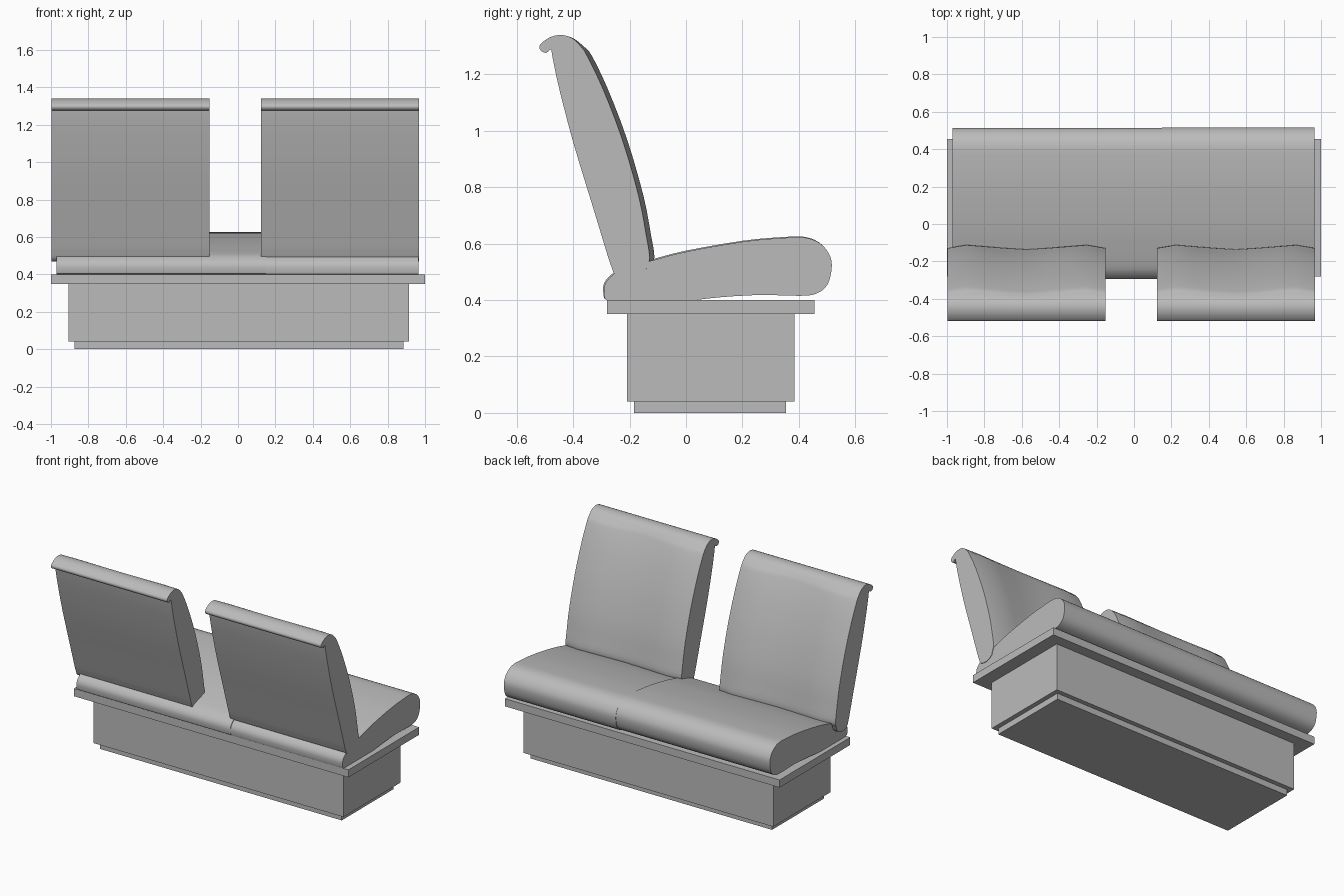
import bpy, bmesh, math
from mathutils import Vector

cube = bpy.data.objects.get("Cube")
if cube:
    bpy.data.objects.remove(cube, do_unlink=True)

grey = bpy.data.materials.new("plain_grey")
grey.use_nodes = True
grey.diffuse_color = (0.5, 0.5, 0.5, 1)
grey.node_tree.nodes["Principled BSDF"].inputs["Base Color"].default_value = (0.5, 0.5, 0.5, 1)


def finish(name, bm, smooth=True):
    bmesh.ops.recalc_face_normals(bm, faces=bm.faces)
    mesh = bpy.data.meshes.new(name)
    bm.to_mesh(mesh)
    bm.free()
    mesh.materials.append(grey)
    if smooth:
        mesh.shade_smooth()
        mesh.set_sharp_from_angle(angle=math.radians(40))
    obj = bpy.data.objects.new(name, mesh)
    bpy.context.collection.objects.link(obj)
    return obj


def box(name, x, y, z):
    bm = bmesh.new()
    bmesh.ops.create_cube(bm, size=1)
    for v in bm.verts:
        v.co = [(a + b) / 2 + c * (b - a) for (a, b), c in zip((x, y, z), v.co)]
    return finish(name, bm, False)


def rounded(points, steps=3):
    """Closed Catmull-Rom curve through (y, z, bulge weight) points."""
    pts = [Vector(p) for p in points]
    out = []
    for i in range(len(pts)):
        a, b, c, d = (pts[(i + k) % len(pts)] for k in (-1, 0, 1, 2))
        for s in range(steps):
            t = s / steps
            out.append(b + 0.5 * t * (c - a + t * (2*a - 5*b + 4*c - d + t * (3*b - a - 3*c + d))))
    return out


def loft(name, profile, sections, dy=0, dz=0):
    """Sweep a side profile along x; each section is (x, bulge)."""
    bm = bmesh.new()
    rings = [[bm.verts.new((x, p.x + bulge * p.z + dy, p.y + dz)) for p in profile]
             for x, bulge in sections]
    n = len(profile)
    for r, q in zip(rings, rings[1:]):
        for i in range(n):
            j = (i + 1) % n
            bm.faces.new((r[i], r[j], q[j], q[i]))
    bm.faces.new(rings[0])
    bm.faces.new(rings[-1][::-1])
    return finish(name, bm)


# Pedestal
box("plinth", (-0.875, 0.885), (-0.185, 0.355), (0, 0.04))
box("base_box", (-0.905, 0.915), (-0.21, 0.385), (0.04, 0.35))
box("seat_plate", (-1, 1), (-0.28, 0.455), (0.35, 0.4))

# Seat cushions: one wide, one narrow
seat = rounded([(y, z, 0) for y, z in (
    (-0.275, 0.4), (-0.15, 0.4), (0, 0.401), (0.12, 0.413), (0.26, 0.421), (0.4, 0.418),
    (0.46, 0.426), (0.5, 0.46), (0.514, 0.525), (0.503, 0.568), (0.472, 0.604),
    (0.42, 0.624), (0.34, 0.623), (0.2, 0.61), (0, 0.575), (-0.12, 0.544),
    (-0.225, 0.512), (-0.265, 0.49), (-0.29, 0.46), (-0.293, 0.425))])
loft("wide_seat_cushion", seat, [(-0.97, 0), (0.15, 0)])
loft("narrow_seat_cushion", seat, [(0.15, 0), (0.965, 0)], 0.003, -0.003)

# Backrests: hooked top roll, raised side bolsters, hollow middle
back = rounded([
    (-0.245, 0.478, 0), (-0.265, 0.52, 0), (-0.28, 0.565, 0), (-0.33, 0.73, 0),
    (-0.4, 0.96, 0), (-0.452, 1.16, 0), (-0.473, 1.26, 0), (-0.479, 1.288, 0),
    (-0.496, 1.276, 0), (-0.515, 1.285, 0), (-0.518, 1.304, 0), (-0.49, 1.327, 0),
    (-0.46, 1.338, 0), (-0.43, 1.338, 0), (-0.4, 1.326, 0.2), (-0.372, 1.298, 0.6),
    (-0.352, 1.268, 1), (-0.295, 1.15, 1), (-0.226, 0.97, 1), (-0.168, 0.77, 1),
    (-0.141, 0.63, 1), (-0.129, 0.55, 1), (-0.139, 0.52, 0.5), (-0.146, 0.495, 0),
    (-0.17, 0.476, 0), (-0.2, 0.469, 0)])
half = [(0, 0), (0.1, 0.017), (0.2, 0.009), (0.31, 0), (0.4225, -0.007)]
width = 0.845
across = half + [(width - x, b) for x, b in half[-2::-1]]
for name, start in (("right_backrest", -0.998), ("left_backrest", 0.123)):
    loft(name, back, [(start + x, b) for x, b in across])
